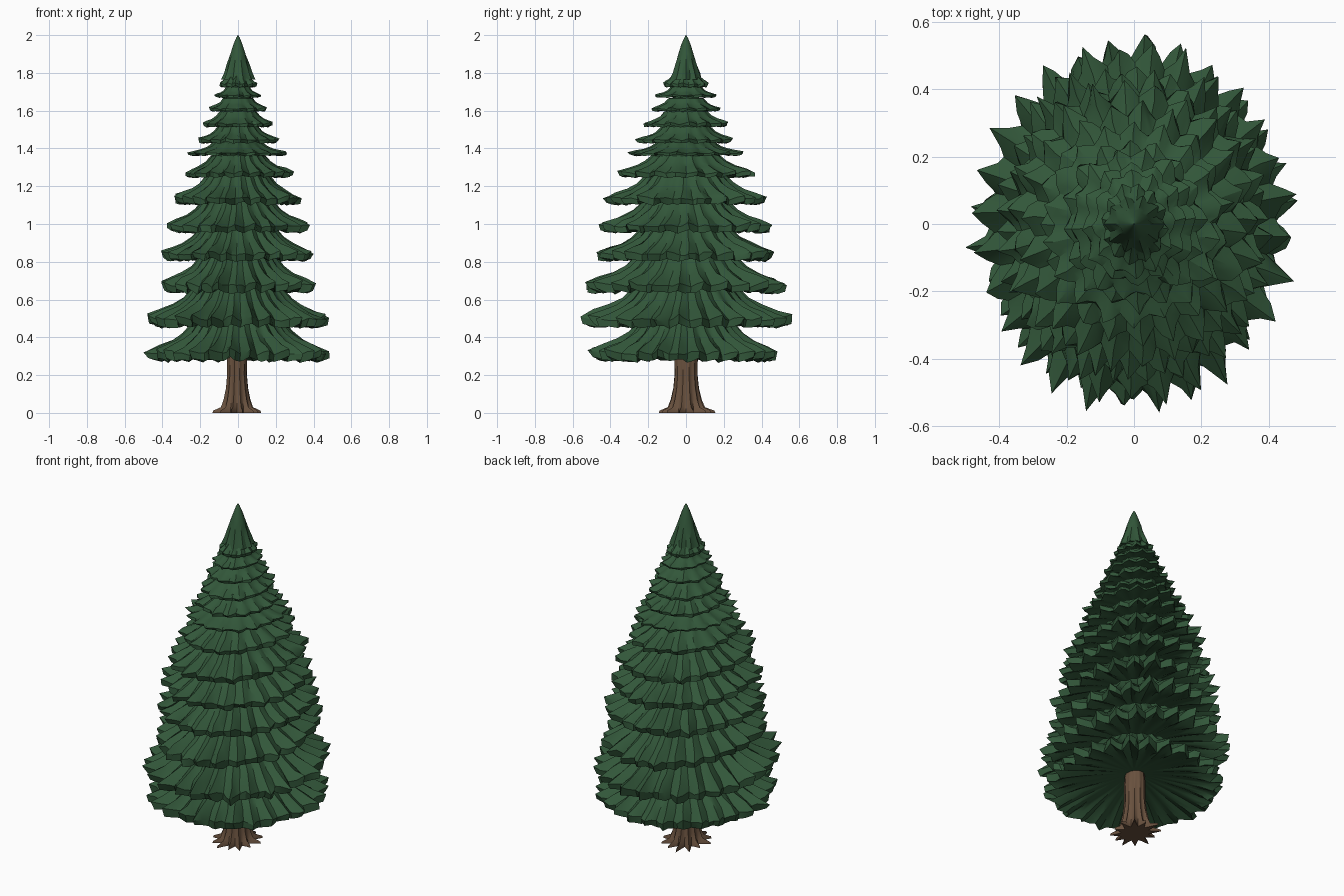
import bpy, math, random

if "Cube" in bpy.data.objects:
    bpy.data.objects.remove(bpy.data.objects["Cube"])

random.seed(7)


def material(name, color):
    m = bpy.data.materials.new(name)
    m.diffuse_color = color
    m.use_nodes = True
    m.node_tree.nodes["Principled BSDF"].inputs["Base Color"].default_value = m.diffuse_color
    return m


GREEN = material("needles", (0.032, 0.095, 0.042, 1))
BROWN = material("bark", (0.14, 0.082, 0.048, 1))


def loft(name, rings, mat, angle):
    """Skin a stack of equal-length rings and cap both ends."""
    n = len(rings[0])
    verts = [v for ring in rings for v in ring]
    faces = []
    for k in range(len(rings) - 1):
        for i in range(n):
            j = (i + 1) % n
            faces.append((k * n + i, (k + 1) * n + i, (k + 1) * n + j, k * n + j))
    faces.append(tuple(range(n)))
    faces.append(tuple(range(len(verts) - 1, len(verts) - n - 1, -1)))
    mesh = bpy.data.meshes.new(name)
    mesh.from_pydata(verts, [], faces)
    mesh.materials.append(mat)
    obj = bpy.data.objects.new(name, mesh)
    bpy.context.collection.objects.link(obj)
    bpy.context.view_layer.objects.active = obj
    obj.select_set(True)
    bpy.ops.object.shade_smooth_by_angle(angle=math.radians(angle))
    obj.select_set(False)
    return obj


def bough_tier(name, rx, ry, z, z_next):
    """Drooping skirt with a ragged, pointed rim."""
    h = z_next - z
    spikes = max(12, int(28 * (rx / 0.48) ** 0.7))
    n = spikes * 4
    tip = [random.uniform(0.55, 1.0) for _ in range(spikes)]
    lift = [random.uniform(-0.012, 0.012) for _ in range(spikes)]
    twist = random.random() * math.tau
    s = min(1, h / 0.15)
    # radius factor, height, raggedness
    profile = [(0.22, z_next + 0.05 * s, 0.0),
               (0.50, z_next + 0.005, 0.25),
               (0.60, z + 0.68 * h, 0.4),
               (0.72, z + 0.42 * h, 0.6),
               (0.86, z + 0.22 * h, 0.8),
               (1.00, z + 0.03 * h, 1.0),
               (0.97, z - 0.035 * s, 0.9),
               (0.84, z - 0.022 * s, 0.7),
               (0.60, z + 0.005 * s, 0.4),
               (0.16, z + 0.045 * s, 0.0)]
    rings = []
    for f, pz, rag in profile:
        ring = []
        for i in range(n):
            k, q = divmod(i, 4)
            point = (0, 0.45, 1, 0.45)[q]
            a = twist + math.tau * (i + random.uniform(-0.25, 0.25) * rag) / n
            r = f * (1 + rag * (0.17 * (point * tip[k] - 0.85)
                                + random.uniform(-0.025, 0.025)))
            dz = rag * s * (0.018 * (point - 0.5) + lift[k] * point
                            + random.uniform(-0.008, 0.008))
            ring.append((rx * r * math.cos(a), ry * r * math.sin(a), pz + dz))
        rings.append(ring)
    return loft(name, rings, GREEN, 30)


# Boughs: x radius, y radius, rim height
tiers = [(0.49, 0.51, 0.315), (0.48, 0.56, 0.495), (0.41, 0.55, 0.675),
         (0.41, 0.49, 0.84), (0.385, 0.46, 0.99), (0.345, 0.435, 1.135),
         (0.29, 0.37, 1.27), (0.27, 0.315, 1.375), (0.22, 0.26, 1.445),
         (0.195, 0.235, 1.53), (0.16, 0.19, 1.61), (0.125, 0.165, 1.68),
         (0.10, 0.125, 1.74)]
for i, (rx, ry, z) in enumerate(tiers):
    nxt = tiers[i + 1][2] - 0.02 if i + 1 < len(tiers) else 1.80
    bough_tier(f"bough_tier_{i + 1}", rx, ry, z, nxt)

# Pointed crown
crown = []
for r, z in [(0.03, 1.77), (0.082, 1.765), (0.070, 1.80), (0.054, 1.85),
             (0.040, 1.90), (0.024, 1.95), (0.010, 1.985), (0.001, 2.0)]:
    ring = []
    for i in range(20):
        a = math.tau * i / 20
        rr = r * (1 + 0.08 * (-1) ** i * (z < 1.86) + random.uniform(-0.05, 0.05))
        ring.append((rr * math.cos(a), rr * math.sin(a), z))
    crown.append(ring)
loft("crown", crown, GREEN, 30)

# Trunk with flared, pointed roots
ROOTS = 12
reach = [random.uniform(0.6, 1.0) for _ in range(ROOTS)]
trunk = []
for r, z, flare in [(0.075, 0.0, 0.075), (0.075, 0.012, 0.07), (0.072, 0.03, 0.025),
                    (0.066, 0.07, 0.014), (0.058, 0.13, 0.008), (0.053, 0.20, 0.006),
                    (0.054, 0.30, 0.006), (0.05, 0.40, 0.0), (0.03, 1.2, 0.0),
                    (0.01, 1.8, 0.0)]:
    ring = []
    for i in range(ROOTS * 4):
        k, q = divmod(i, 4)
        a = math.tau * i / (ROOTS * 4)
        rr = r + flare * (0, 0.3, 1, 0.3)[q] * reach[k]
        ring.append((rr * 0.93 * math.cos(a) - 0.005, rr * 1.08 * math.sin(a), z))
    trunk.append(ring)
loft("trunk", trunk, BROWN, 40)

# Make all normals face outward
import bmesh
for obj in bpy.context.collection.objects:
    bm = bmesh.new()
    bm.from_mesh(obj.data)
    bmesh.ops.recalc_face_normals(bm, faces=bm.faces)
    bm.to_mesh(obj.data)
    bm.free()
